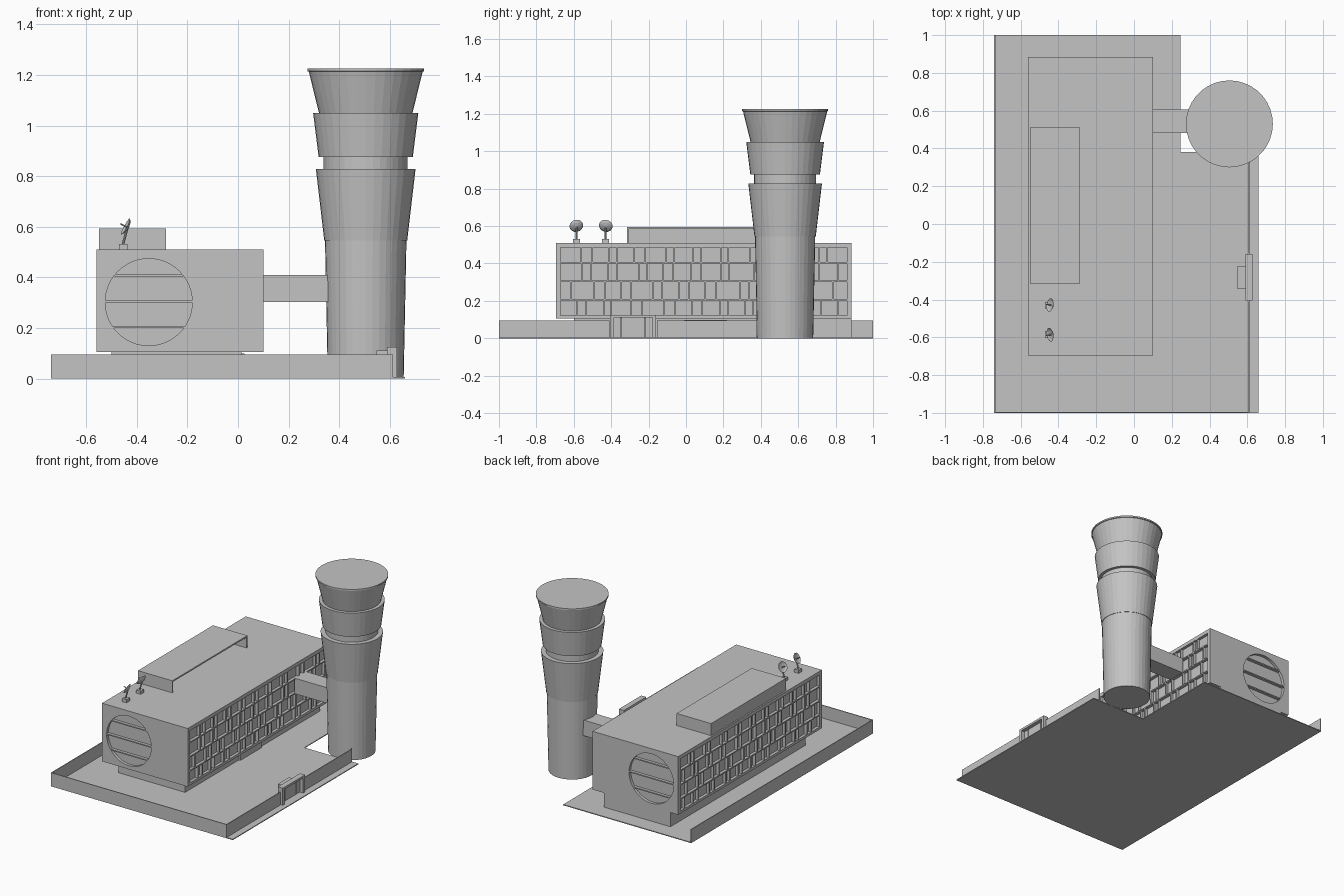
import bpy, bmesh, math, random
from mathutils import Vector

if "Cube" in bpy.data.objects:
    bpy.data.objects.remove(bpy.data.objects["Cube"])

random.seed(4)
grey = bpy.data.materials.new("concrete_grey")
grey.diffuse_color = (0.55, 0.55, 0.55, 1)
grey.use_nodes = True
grey.node_tree.nodes["Principled BSDF"].inputs["Base Color"].default_value = grey.diffuse_color


def finish(bm, name):
    bmesh.ops.recalc_face_normals(bm, faces=bm.faces)
    me = bpy.data.meshes.new(name)
    bm.to_mesh(me)
    bm.free()
    me.materials.append(grey)
    ob = bpy.data.objects.new(name, me)
    bpy.context.collection.objects.link(ob)
    return ob


def add_box(bm, x0, x1, y0, y1, z0, z1):
    vs = bmesh.ops.create_cube(bm, size=1)["verts"]
    for v in vs:
        v.co = Vector((x1 if v.co.x > 0 else x0,
                       y1 if v.co.y > 0 else y0,
                       z1 if v.co.z > 0 else z0))


def boxes(name, *specs):
    bm = bmesh.new()
    for s in specs:
        add_box(bm, *s)
    return finish(bm, name)


def lathe(bm, profile, n, place):
    """Rings of (radius, height), capped at both ends, mapped by place()."""
    rings = []
    for r, h in profile:
        rings.append([bm.verts.new(place(Vector((r * math.cos(2 * math.pi * i / n),
                                                 r * math.sin(2 * math.pi * i / n), h))))
                      for i in range(n)])
    for a, b in zip(rings, rings[1:]):
        for i in range(n):
            j = (i + 1) % n
            bm.faces.new((a[i], a[j], b[j], b[i]))
    bm.faces.new(rings[0])
    bm.faces.new(rings[-1])


def rod(bm, p, q, r):
    p, q = Vector(p), Vector(q)
    rot = Vector((0, 0, 1)).rotation_difference(q - p)
    lathe(bm, [(r, 0), (r, (q - p).length)], 8, lambda v: p + rot @ v)


def cut(target, cutter):
    m = target.modifiers.new("cut", "BOOLEAN")
    m.operation, m.solver, m.object = "DIFFERENCE", "EXACT", cutter
    bpy.context.view_layer.objects.active = target
    bpy.ops.object.modifier_apply(modifier=m.name)
    bpy.data.objects.remove(cutter, do_unlink=True)


# Ground sheet with the notch around the tower
bm = bmesh.new()
outline = [(-.74, -1), (.66, -1), (.66, .38), (.245, .38), (.245, 1), (-.74, 1)]
base = bm.faces.new([bm.verts.new((x, y, 0)) for x, y in outline])
ext = bmesh.ops.extrude_face_region(bm, geom=[base])["geom"]
for v in ext:
    if isinstance(v, bmesh.types.BMVert):
        v.co.z = .006
finish(bm, "ground_slab")

# Perimeter wall, open at the back and at the gate
boxes("perimeter_wall",
      (-.74, -.734, -1, 1, 0, .095),
      (-.734, .613, -1, -.994, 0, .095),
      (.607, .613, -.994, -.41, 0, .095),
      (.607, .613, -.155, .38, 0, .095))

# Gate frame, recessed doors and the small hut behind
boxes("gate_frame",
      (.59, .628, -.405, -.385, 0, .125),
      (.59, .628, -.18, -.16, 0, .125),
      (.59, .628, -.385, -.18, .11, .125))
boxes("gate_doors",
      (.596, .602, -.385, -.348, .006, .11),
      (.596, .602, -.345, -.222, .006, .11),
      (.596, .602, -.219, -.18, .006, .11))
boxes("gate_hut", (.548, .594, -.345, -.222, .004, .11))

# Inset plinth and entrance panel
boxes("plinth", (-.50, .013, -.60, .885, .004, .106))
boxes("entrance_panel", (.012, .025, -.01, .22, .004, .098))

# Main block with recessed side glazing and round end windows
X0, X1, Y0, Y1 = -.56, .10, -.695, .885
DEPTH = .02
block = boxes("main_block", (X0, X1, Y0, Y1, .105, .51))
WY0, WY1, WZ0, WZ1 = -.67, .86, .123, .485
for x in (X0, X1):
    cut(block, boxes("glazing_cutter", (x - DEPTH, x + DEPTH, WY0, WY1, WZ0, WZ1)))
CX, CZ, R = -.353, .302, .172
for y in (Y0, Y1):
    bm = bmesh.new()
    lathe(bm, [(R, -DEPTH), (R, DEPTH)], 48,
          lambda v: Vector((CX + v.x, y + v.z, CZ + v.y)))
    cut(block, finish(bm, "round_cutter"))

# Irregular mullion grid on both long sides
rows = [WZ0, .206, .304, .403, WZ1]
T = .004
uprights = []
for z0, z1 in zip(rows, rows[1:]):
    y, wide = WY0, random.random() < .5
    while True:
        y += random.uniform(.085, .13) if wide else random.uniform(.04, .06)
        wide = not wide
        if y > WY1 - .03:
            break
        uprights.append((y - T, y + T, z0, z1))
rails = [(WY0, WY1, z - T, z + T) for z in rows[1:-1]]
for side, x0, x1 in (("left", X0, X0 + DEPTH + .001), ("right", X1 - DEPTH - .001, X1)):
    boxes("mullions_" + side, *[(x0, x1, *s) for s in uprights + rails])

# Horizontal bars across the round windows
for side, y0, y1 in (("front", Y0, Y0 + DEPTH + .001), ("back", Y1 - DEPTH - .001, Y1)):
    bars = []
    for z in (.204, .304, .408):
        w = math.sqrt(R * R - (z - CZ) ** 2)
        bars.append((CX - w, CX + w, y0, y1, z - T, z + T))
    boxes("round_window_bars_" + side, *bars)

# Roof canopy, open towards the right
boxes("roof_canopy",
      (-.55, -.285, -.315, .51, .584, .594),
      (-.55, -.54, -.315, .51, .509, .584),
      (-.54, -.285, -.315, -.307, .509, .584),
      (-.54, -.285, .502, .51, .509, .584))

# Two satellite dishes
for k, (y, turn) in enumerate(((-.43, .15), (-.585, -.15))):
    bm = bmesh.new()
    add_box(bm, -.47, -.436, y - .018, y + .018, .509, .532)
    rod(bm, (-.455, y, .53), (-.437, y, .597), .005)
    axis = Vector((-.86, turn, .47)).normalized()
    c = Vector((-.437, y, .597))
    rot = Vector((0, 0, 1)).rotation_difference(axis)
    lathe(bm, [(.008, -.004), (.026, .001), (.037, .009), (.034, .009),
               (.024, .004), (.006, .001)], 16, lambda v: c + rot @ v)
    rod(bm, c, c + axis * .032, .003)
    finish(bm, "satellite_dish_%d" % (k + 1))

# Bridge to the tower
boxes("bridge", (.095, .37, .483, .605, .302, .41))

# Control tower with stepped flaring tiers
bm = bmesh.new()
lathe(bm, [(.15, 0), (.161, .545), (.164, .545), (.197, .828), (.166, .828),
           (.166, .875), (.186, .875), (.208, 1.05), (.185, 1.05),
           (.225, 1.213), (.23, 1.215), (.23, 1.225)], 36,
      lambda v: v + Vector((.505, .53, 0)))
finish(bm, "control_tower")
